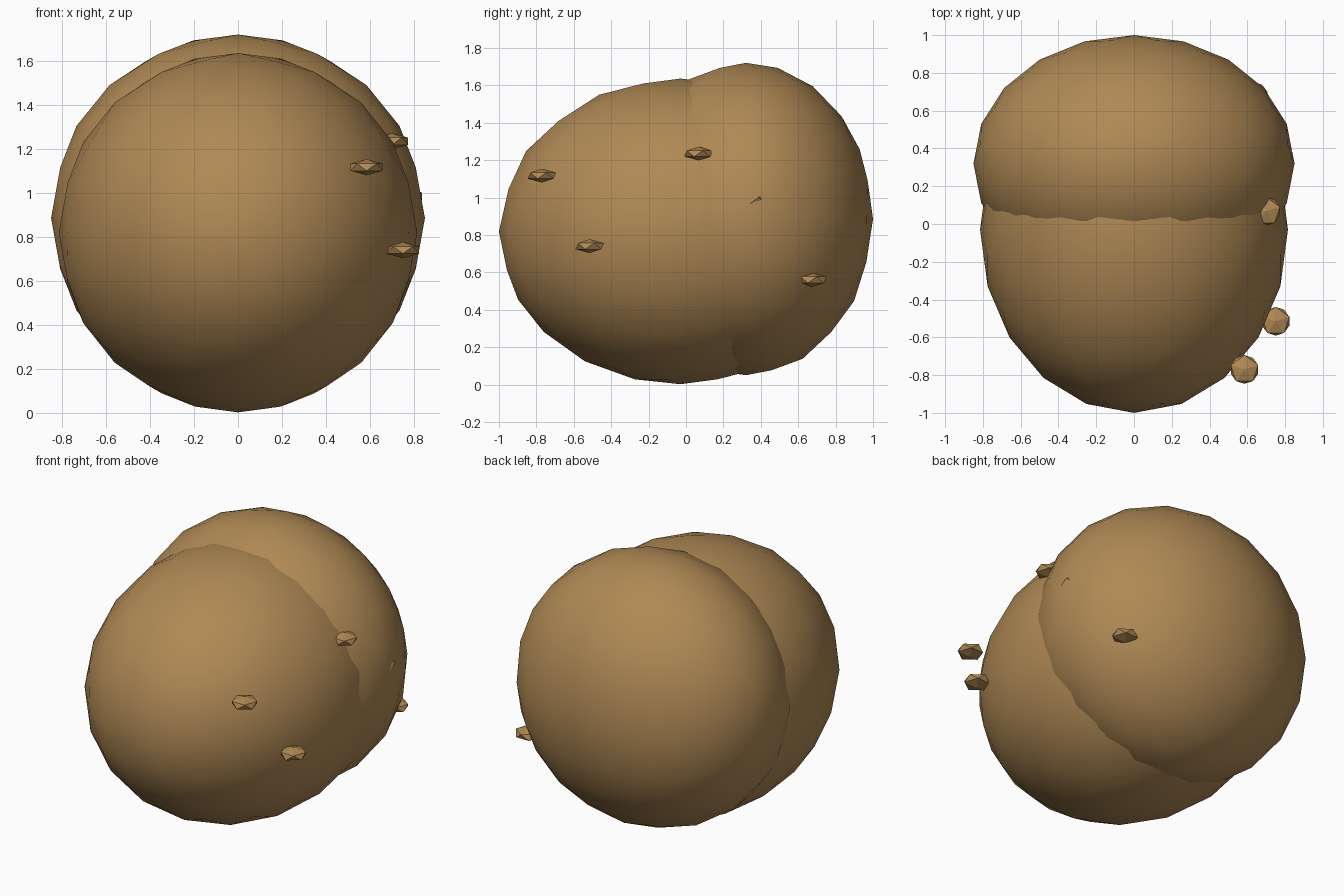
import bpy
from math import radians
from mathutils import Matrix

cube = bpy.data.objects.get("Cube")
if cube:
    bpy.data.objects.remove(cube, do_unlink=True)

# One warm brown for everything
brown = bpy.data.materials.new("warm_brown")
brown.use_nodes = True
colour = (0.43, 0.25, 0.09, 1)
brown.diffuse_color = colour
brown.node_tree.nodes["Principled BSDF"].inputs["Base Color"].default_value = colour


def ellipsoid(name, centre, radii, detail, smooth):
    """Icosphere turned a quarter about z, then stretched to the given radii."""
    bpy.ops.mesh.primitive_ico_sphere_add(subdivisions=detail, radius=1, location=centre)
    obj = bpy.context.object
    obj.name = name
    stretch = Matrix.Diagonal((*radii, 1)) @ Matrix.Rotation(radians(90), 4, "Z")
    obj.data.transform(stretch)
    obj.data.materials.append(brown)
    if smooth:
        bpy.ops.object.shade_smooth()
    else:
        bpy.ops.object.shade_flat()
    return obj


# Two overlapping rounded lobes
ellipsoid("front_lobe", (0, -0.03, 0.819), (0.815, 0.97, 0.817), 3, True)
ellipsoid("back_lobe", (0, 0.32, 0.885), (0.85, 0.68, 0.835), 3, True)

# Small flattened nubs along the left side
nub_centres = [
    (0.585, -0.77, 1.117),
    (0.75, -0.515, 0.74),
    (0.70, 0.067, 1.235),
    (0.765, 0.365, 0.985),
    (0.635, 0.675, 0.56),
]
for number, centre in enumerate(nub_centres, 1):
    ellipsoid(f"side_nub_{number}", centre, (0.085, 0.085, 0.037), 1, False)
